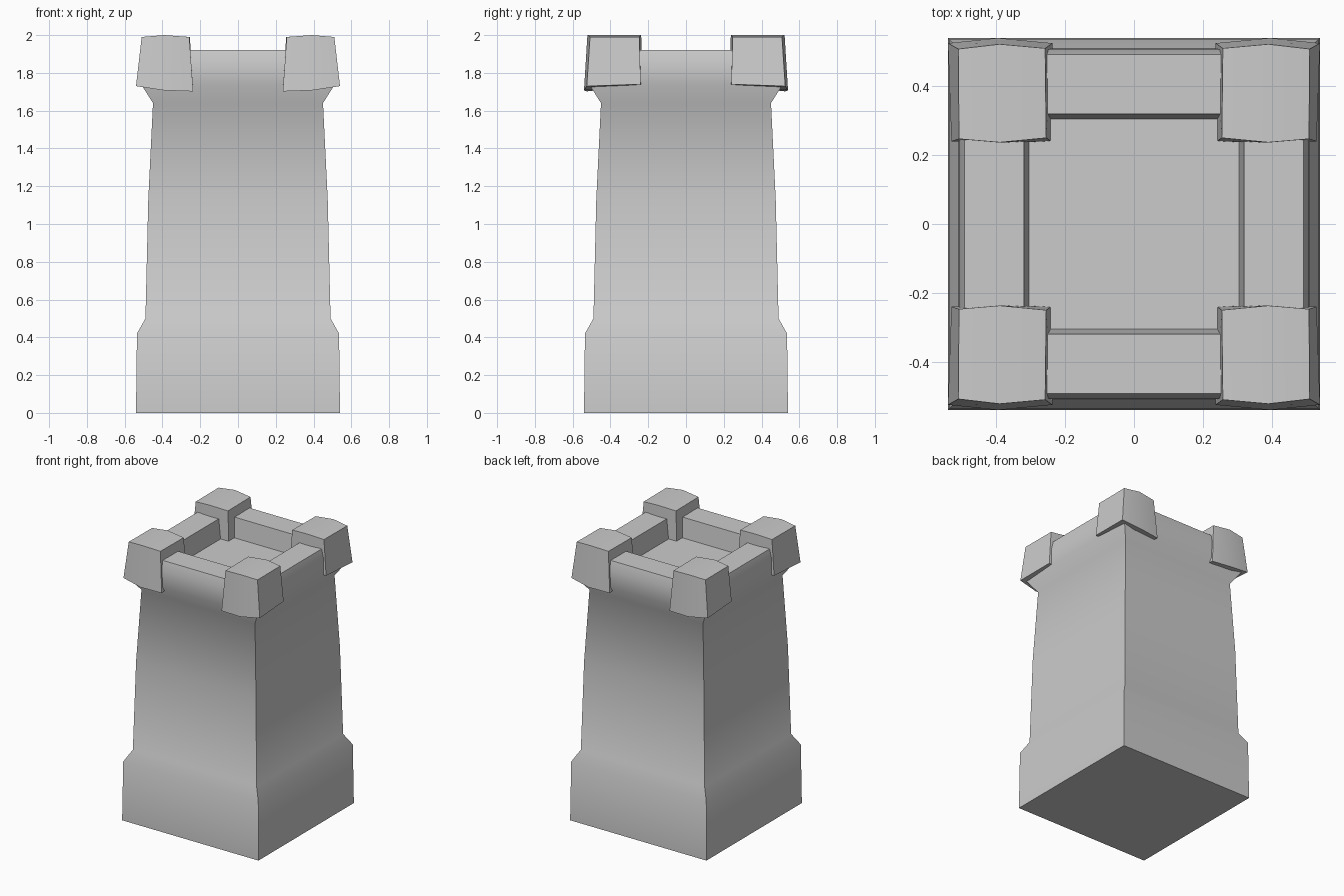
import bpy, bmesh, math

if "Cube" in bpy.data.objects:
    bpy.data.objects.remove(bpy.data.objects["Cube"])


def finish(name, bm, angle):
    bmesh.ops.recalc_face_normals(bm, faces=bm.faces[:])
    me = bpy.data.meshes.new(name)
    bm.to_mesh(me)
    bm.free()
    ob = bpy.data.objects.new(name, me)
    bpy.context.collection.objects.link(ob)
    bpy.ops.object.select_all(action='DESELECT')
    ob.select_set(True)
    bpy.context.view_layer.objects.active = ob
    bpy.ops.object.shade_smooth_by_angle(angle=math.radians(angle))
    return ob


def loft(name, rings, angle):
    # bridge matching closed rings of points and cap both ends
    bm = bmesh.new()
    loops = [[bm.verts.new(p) for p in ring] for ring in rings]
    n = len(loops[0])
    for a, b in zip(loops, loops[1:]):
        for i in range(n):
            j = (i + 1) % n
            bm.faces.new((a[i], a[j], b[j], b[i]))
    bm.faces.new(loops[0][::-1])
    bm.faces.new(loops[-1])
    return finish(name, bm, angle)


# Tower body: plinth, tapering shaft, flared parapet and sunken roof floor
profile = [(0.54, 0), (0.535, 0.42), (0.49, 0.50), (0.475, 1.13), (0.45, 1.64),
           (0.51, 1.735), (0.507, 1.86), (0.492, 1.92), (0.32, 1.92), (0.305, 1.78)]
square = [(-1, -1), (1, -1), (1, 1), (-1, 1)]
loft("tower_body", [[(sx * r, sy * r, z) for sx, sy in square] for r, z in profile], 45)

# Corner merlons: slightly bulging blocks, mirrored to all four corners
bottom = [(0.24, 0.24, 1.735), (0.39, 0.235, 1.735), (0.53, 0.24, 1.74),
          (0.54, 0.525, 1.73), (0.395, 0.54, 1.708), (0.237, 0.525, 1.702)]
top = [(0.255, 0.25, 1.99), (0.39, 0.237, 2.0), (0.508, 0.247, 1.99),
       (0.51, 0.508, 1.99), (0.39, 0.522, 2.0), (0.258, 0.51, 1.99)]
for label, (sx, sy) in zip(("front_left", "front_right", "back_right", "back_left"), square):
    ob = loft("merlon_" + label,
              [[(sx * x, sy * y, z) for x, y, z in ring] for ring in (bottom, top)], 30)
    # split the caps along the middle ridge
    bm = bmesh.new()
    bm.from_mesh(ob.data)
    bm.verts.ensure_lookup_table()
    for a, b in ((1, 4), (7, 10)):
        bmesh.ops.connect_verts(bm, verts=[bm.verts[a], bm.verts[b]])
    bm.to_mesh(ob.data)
    bm.free()
